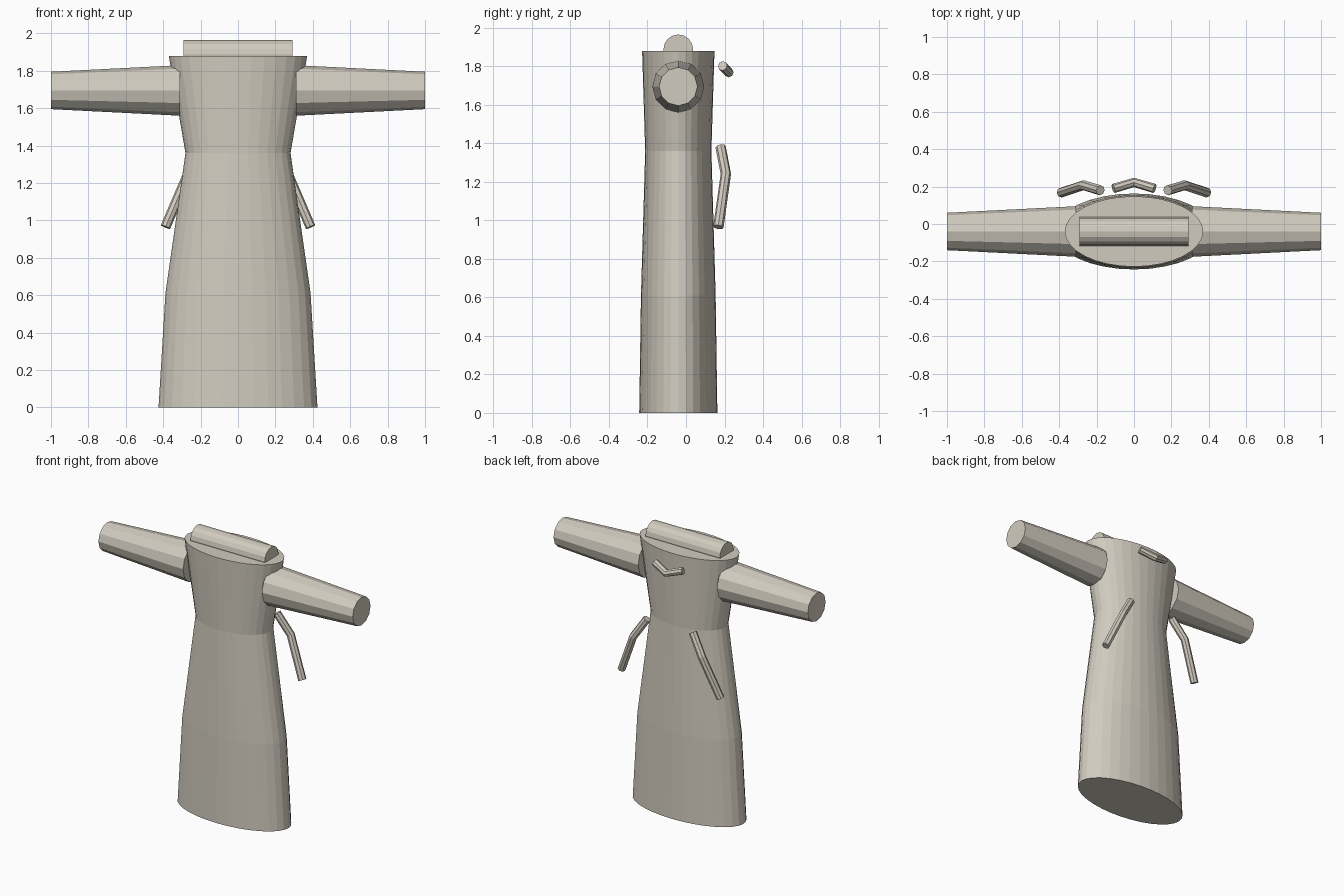
import bpy
import math
from mathutils import Vector

cube = bpy.data.objects.get("Cube")
if cube:
    bpy.data.objects.remove(cube)

cloth = bpy.data.materials.new("warm grey cloth")
cloth.use_nodes = True
colour = (0.64, 0.60, 0.52, 1)
cloth.diffuse_color = colour
cloth.node_tree.nodes["Principled BSDF"].inputs["Base Color"].default_value = colour

MID_Y = -0.04


def loft(name, rings):
    """Join rings of points into a closed tube with flat caps."""
    n = len(rings[0])
    verts = [p for ring in rings for p in ring]
    faces = [(r * n + i, r * n + (i + 1) % n, (r + 1) * n + (i + 1) % n, (r + 1) * n + i)
             for r in range(len(rings) - 1) for i in range(n)]
    faces.append(tuple(reversed(range(n))))
    faces.append(tuple(range(len(verts) - n, len(verts))))
    mesh = bpy.data.meshes.new(name)
    mesh.from_pydata(verts, [], faces)
    mesh.materials.append(cloth)
    obj = bpy.data.objects.new(name, mesh)
    bpy.context.collection.objects.link(obj)
    return obj


def ellipse(centre, u, v, sides):
    angles = [2 * math.pi * i / sides for i in range(sides)]
    return [centre + u * math.cos(a) + v * math.sin(a) for a in angles]


def oval_body(name, profile):
    """Stack of level ovals given as height, half width, half depth."""
    loft(name, [ellipse(Vector((0, MID_Y, z)), Vector((w, 0, 0)), Vector((0, d, 0)), 32)
                for z, w, d in profile])


def tube(name, path, radii, sides):
    """Tube along a path, mitred at its bends."""
    path = [Vector(p) for p in path]
    rings = []
    for i, p in enumerate(path):
        before = (p - path[i - 1]).normalized() if i else Vector()
        after = (path[i + 1] - p).normalized() if i + 1 < len(path) else Vector()
        along = (before + after).normalized()
        u = along.cross(Vector((0, 1, 0))).normalized()
        v = along.cross(u)
        rings.append(ellipse(p, u * radii[i], v * radii[i], sides))
    loft(name, rings)


# Skirt and bodice
oval_body("skirt", [(0, 0.425, 0.203), (0.61, 0.388, 0.194), (1.36, 0.281, 0.172)])
oval_body("bodice", [(1.36, 0.281, 0.172), (1.88, 0.37, 0.188)])

# Rolled collar
tube("collar_roll", [(-0.292, MID_Y, 1.888), (0.292, MID_Y, 1.888)], [0.077] * 2, 16)

# Sleeves and waist ties
for side, s in (("left", 1), ("right", -1)):
    tube(side + "_sleeve", [(s * 0.31, MID_Y, 1.695), (s, MID_Y, 1.695)], [0.135, 0.1], 12)
    tube(side + "_waist_tie",
         [(s * 0.18, 0.18, 1.38), (s * 0.27, 0.207, 1.24), (s * 0.388, 0.168, 0.965)],
         [0.027] * 3, 8)

# Neck tie at the back
tube("neck_tie", [(-0.11, 0.19, 1.802), (0, 0.222, 1.768), (0.11, 0.19, 1.802)], [0.025] * 3, 8)
